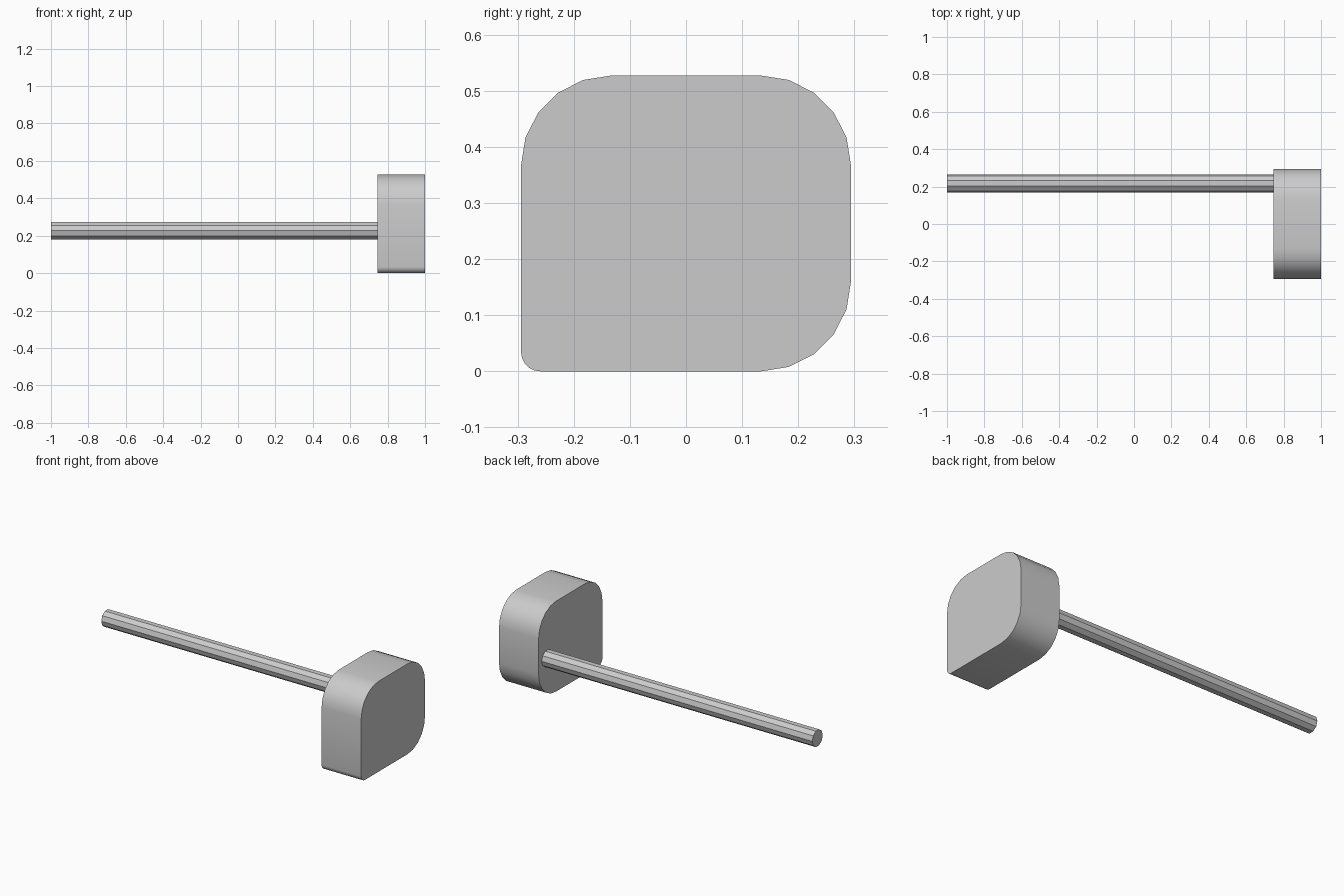
import bpy, bmesh
from math import pi, sin, cos, radians
from mathutils import Matrix

cube = bpy.data.objects.get("Cube")
if cube:
    bpy.data.objects.remove(cube, do_unlink=True)

# Single grey material
grey = bpy.data.materials.new("light_grey")
grey.use_nodes = True
COLOUR = (0.6, 0.6, 0.6, 1)
grey.diffuse_color = COLOUR
grey.node_tree.nodes["Principled BSDF"].inputs["Base Color"].default_value = COLOUR


def add_object(name, bm):
    bmesh.ops.recalc_face_normals(bm, faces=bm.faces)
    mesh = bpy.data.meshes.new(name)
    bm.to_mesh(mesh)
    bm.free()
    mesh.materials.append(grey)
    obj = bpy.data.objects.new(name, mesh)
    bpy.context.collection.objects.link(obj)
    bpy.ops.object.select_all(action='DESELECT')
    obj.select_set(True)
    bpy.context.view_layer.objects.active = obj
    bpy.ops.object.shade_smooth_by_angle(angle=radians(30))
    return obj


# Head block: rounded profile in the YZ plane, extruded along x
HALF_Y, HEIGHT, X0, X1 = 0.294, 0.527, 0.745, 1.0
SEGMENTS = 5
corners = [(1, 1, 0.16), (-1, 1, 0.16), (-1, 0, 0.034), (1, 0, 0.16)]
bm = bmesh.new()
outline = []
for i, (side, top, r) in enumerate(corners):
    cy = side * (HALF_Y - r)
    cz = HEIGHT - r if top else r
    for s in range(SEGMENTS + 1):
        a = (i + s / SEGMENTS) * pi / 2
        outline.append(bm.verts.new((X0, cy + r * cos(a), cz + r * sin(a))))
face = bm.faces.new(outline)
grown = bmesh.ops.extrude_face_region(bm, geom=[face], use_keep_orig=True)
moved = [g for g in grown["geom"] if isinstance(g, bmesh.types.BMVert)]
bmesh.ops.translate(bm, verts=moved, vec=(X1 - X0, 0, 0))
add_object("head_block", bm)

# Handle rod: ten-sided, running from the block to the far end
ROD_START, ROD_END = -1.0, X0
bm = bmesh.new()
bmesh.ops.create_cone(
    bm, cap_ends=True, segments=10, radius1=0.0485, radius2=0.0485,
    depth=ROD_END - ROD_START,
    matrix=Matrix.Translation(((ROD_START + ROD_END) / 2, 0.217, 0.227))
    @ Matrix.Rotation(pi / 2, 4, 'Y') @ Matrix.Rotation(pi / 2, 4, 'Z') @ Matrix.Rotation(pi / 2, 4, 'Z'))
add_object("handle_rod", bm)
